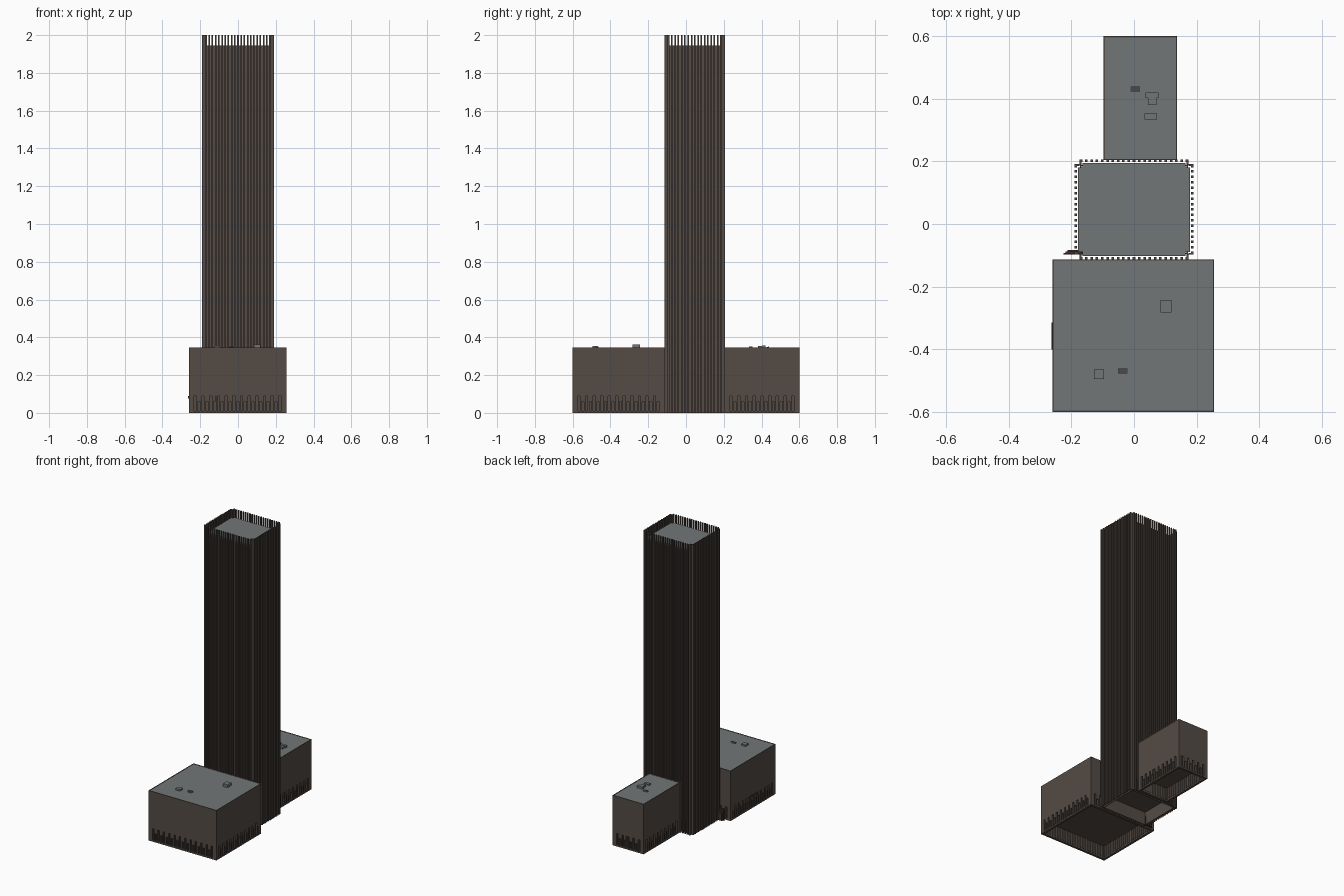
import bpy, bmesh
from mathutils import Vector

old = bpy.data.objects.get("Cube")
if old:
    bpy.data.objects.remove(old)


def material(name, rgb):
    m = bpy.data.materials.new(name)
    m.use_nodes = True
    m.diffuse_color = (*rgb, 1)
    m.node_tree.nodes["Principled BSDF"].inputs["Base Color"].default_value = (*rgb, 1)
    return m


BROWN = material("bronze_brown", (0.088, 0.070, 0.059))
GREY = material("roof_grey", (0.165, 0.180, 0.186))
DARK = material("dark_bronze", (0.05, 0.033, 0.027))


def box(bm, x0, x1, y0, y1, z0, z1):
    verts = bmesh.ops.create_cube(bm, size=1)["verts"]
    for v in verts:
        v.co = Vector((x0 + (v.co.x + 0.5) * (x1 - x0),
                       y0 + (v.co.y + 0.5) * (y1 - y0),
                       z0 + (v.co.z + 0.5) * (z1 - z0)))


def build(name, mat, boxes):
    bm = bmesh.new()
    for b in boxes:
        box(bm, *b)
    mesh = bpy.data.meshes.new(name)
    bm.to_mesh(mesh)
    bm.free()
    mesh.materials.append(mat)
    ob = bpy.data.objects.new(name, mesh)
    bpy.context.collection.objects.link(ob)
    return ob


def ring(x0, x1, y0, y1, z0, z1, t):
    """Four thin walls following the inside of a rectangle."""
    return [(x0, x1, y0, y0 + t, z0, z1), (x0, x1, y1 - t, y1, z0, z1),
            (x0, x0 + t, y0 + t, y1 - t, z0, z1), (x1 - t, x1, y0 + t, y1 - t, z0, z1)]


def row(a, b, pitch):
    """Evenly spaced positions from a to b."""
    n = max(1, round((b - a) / pitch))
    return [a + (b - a) * i / n for i in range(n + 1)]


def fence(x0, x1, y0, y1, z0, z1, inset, pitch, w, d, skip=1, shift=0):
    """Upright bars along the four sides of a rectangle."""
    h = w / 2
    bars = []
    for p in row(x0 + inset, x1 - inset, pitch)[shift::skip]:
        bars += [(p - h, p + h, y0, y0 + d, z0, z1), (p - h, p + h, y1 - d, y1, z0, z1)]
    for p in row(y0 + inset, y1 - inset, pitch)[shift::skip]:
        bars += [(x0, x0 + d, p - h, p + h, z0, z1), (x1 - d, x1, p - h, p + h, z0, z1)]
    return bars


BASE, TOP, ROOF = 0.09, 0.345, 1.943


def wing(name, x0, x1, y0, y1):
    """Low block with a recessed ground floor, posts and a rimmed roof."""
    r = (x0, x1, y0, y1)
    inner = (x0 + 0.012, x1 - 0.012, y0 + 0.012, y1 - 0.012)
    build(name + "_walls", BROWN, [(*r, BASE, TOP - 0.004)])
    build(name + "_roof_rim", BROWN, ring(*r, TOP - 0.004, TOP, 0.004))
    build(name + "_roof", GREY, [(x0 + 0.004, x1 - 0.004, y0 + 0.004, y1 - 0.004,
                                  TOP - 0.004, TOP - 0.002)])
    build(name + "_ground_floor", BROWN, ring(*inner, 0, BASE, 0.004))
    build(name + "_curb", BROWN, ring(*r, 0, 0.01, 0.012))
    build(name + "_posts", BROWN, fence(*r, 0.01, BASE, 0.004, 0.02, 0.008, 0.02))
    build(name + "_headers", BROWN, fence(*r, 0.06, BASE, 0.014, 0.02, 0.012, 0.012, 2))


wing("front_wing", -0.26, 0.256, -0.6, -0.113)
wing("back_wing", -0.097, 0.138, 0.204, 0.6)

# Tower core with notched corners, standing on a hollow ground floor
build("tower_core", BROWN, [(-0.178, 0.178, -0.089, 0.181, BASE, ROOF),
                            (-0.164, 0.164, -0.102, 0.195, BASE, ROOF)])
build("tower_ground_floor", BROWN, ring(-0.172, 0.172, -0.096, 0.189, 0, BASE, 0.004))
build("tower_roof", GREY, [(-0.177, 0.177, -0.088, 0.18, ROOF, ROOF + 0.003),
                           (-0.163, 0.163, -0.101, 0.194, ROOF, ROOF + 0.003)])

# Full height fins that rise past the roof as an open crown
fins = fence(-0.19, 0.19, -0.113, 0.206, 0, 2, 0.021, 0.017, 0.008, 0.008)
build("tower_fins", BROWN, fins)

# Angled corner fins inside each notch
corners = []
for sx in (-1, 1):
    for y, sy in ((-0.113, -1), (0.206, 1)):
        xa, xb = sorted((sx * 0.167, sx * 0.174))
        ya, yb = sorted((y, y - sy * 0.018))
        corners.append((xa, xb, ya, yb, 0, 2))
        xa, xb = sorted((sx * 0.174, sx * 0.19))
        ya, yb = sorted((y - sy * 0.015, y - sy * 0.021))
        corners.append((xa, xb, ya, yb, 0, 2))
build("tower_corner_fins", BROWN, corners)

# Rooftop equipment: centre x, centre y, width, depth, height
units = [(0.102, -0.263, 0.034, 0.04, 0.018), (-0.112, -0.48, 0.032, 0.03, 0.009),
         (0.058, 0.411, 0.042, 0.018, 0.013), (0.058, 0.391, 0.028, 0.022, 0.01),
         (0.054, 0.343, 0.04, 0.018, 0.007)]
build("roof_units", GREY, [(x - w / 2, x + w / 2, y - d / 2, y + d / 2, TOP - 0.003, TOP + h)
                           for x, y, w, d, h in units])

# Small slatted vents
vents = []
for x, y in ((-0.036, -0.47), (0.004, 0.431)):
    for i in range(3):
        yy = y - 0.008 + i * 0.006
        vents.append((x - 0.015, x + 0.015, yy, yy + 0.004, TOP - 0.003, TOP + 0.003 + i * 0.002))
build("roof_vents", GREY, vents)

# Stepped side entrance beside the tower and thin canopy on the front wing
build("side_entrance", DARK, [(-0.225 + i * 0.006, -0.165, -0.098 + i * 0.005,
                               -0.093 + i * 0.005, 0, 0.08 - i * 0.012) for i in range(3)])
build("side_canopy", DARK, [(-0.264, -0.258, -0.4, -0.315, 0.075, 0.09)])
